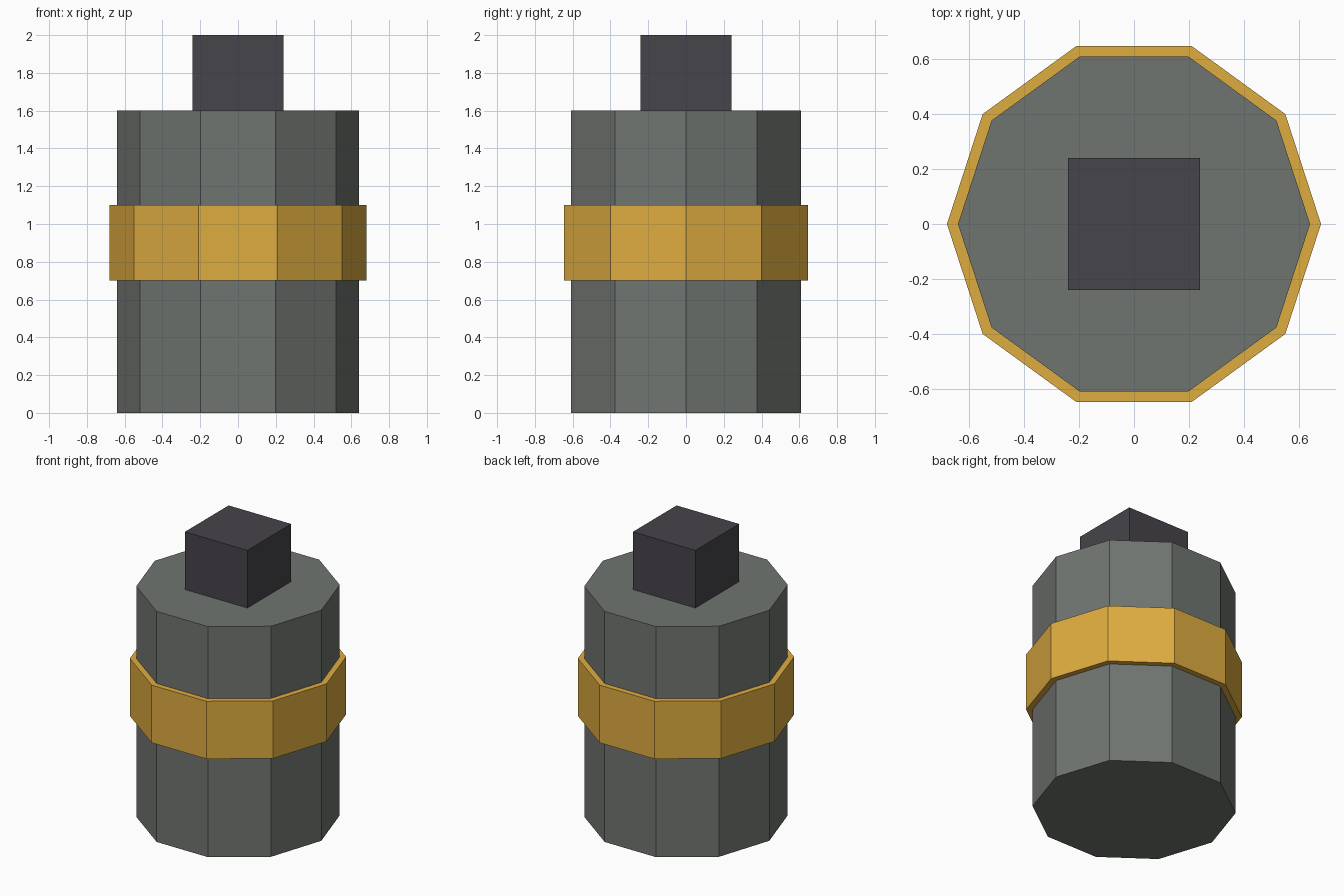
import bpy
import bmesh
from math import cos, sin, pi

if "Cube" in bpy.data.objects:
    bpy.data.objects.remove(bpy.data.objects["Cube"])


def make_material(name, rgb):
    mat = bpy.data.materials.new(name)
    mat.diffuse_color = (*rgb, 1.0)
    mat.use_nodes = True
    mat.node_tree.nodes["Principled BSDF"].inputs["Base Color"].default_value = mat.diffuse_color
    return mat


def prism(name, sides, radius, z0, z1, mat, start=0.0):
    """Upright flat-shaded prism with its first corner at angle start."""
    bm = bmesh.new()
    angles = [start + 2 * pi * i / sides for i in range(sides)]
    base = bm.faces.new([bm.verts.new((radius * cos(a), radius * sin(a), z0)) for a in angles])
    top = bmesh.ops.extrude_face_region(bm, geom=[base], use_keep_orig=True)["geom"]
    verts = [v for v in top if isinstance(v, bmesh.types.BMVert)]
    bmesh.ops.translate(bm, verts=verts, vec=(0, 0, z1 - z0))
    bmesh.ops.recalc_face_normals(bm, faces=bm.faces)
    mesh = bpy.data.meshes.new(name)
    bm.to_mesh(mesh)
    bm.free()
    mesh.materials.append(mat)
    obj = bpy.data.objects.new(name, mesh)
    bpy.context.collection.objects.link(obj)
    return obj


body_grey = make_material("body_grey", (0.163, 0.178, 0.163))
band_yellow = make_material("band_yellow", (0.73, 0.413, 0.051))
cap_dark = make_material("cap_dark", (0.061, 0.058, 0.069))

# Ten-sided canister, raised band and square cap
prism("canister_body", 10, 0.64, 0.0, 1.6, body_grey)
prism("canister_band", 10, 0.68, 0.7, 1.1, band_yellow)
prism("canister_cap", 4, 0.24 * 2 ** 0.5, 1.6, 2.0, cap_dark, pi / 4)
